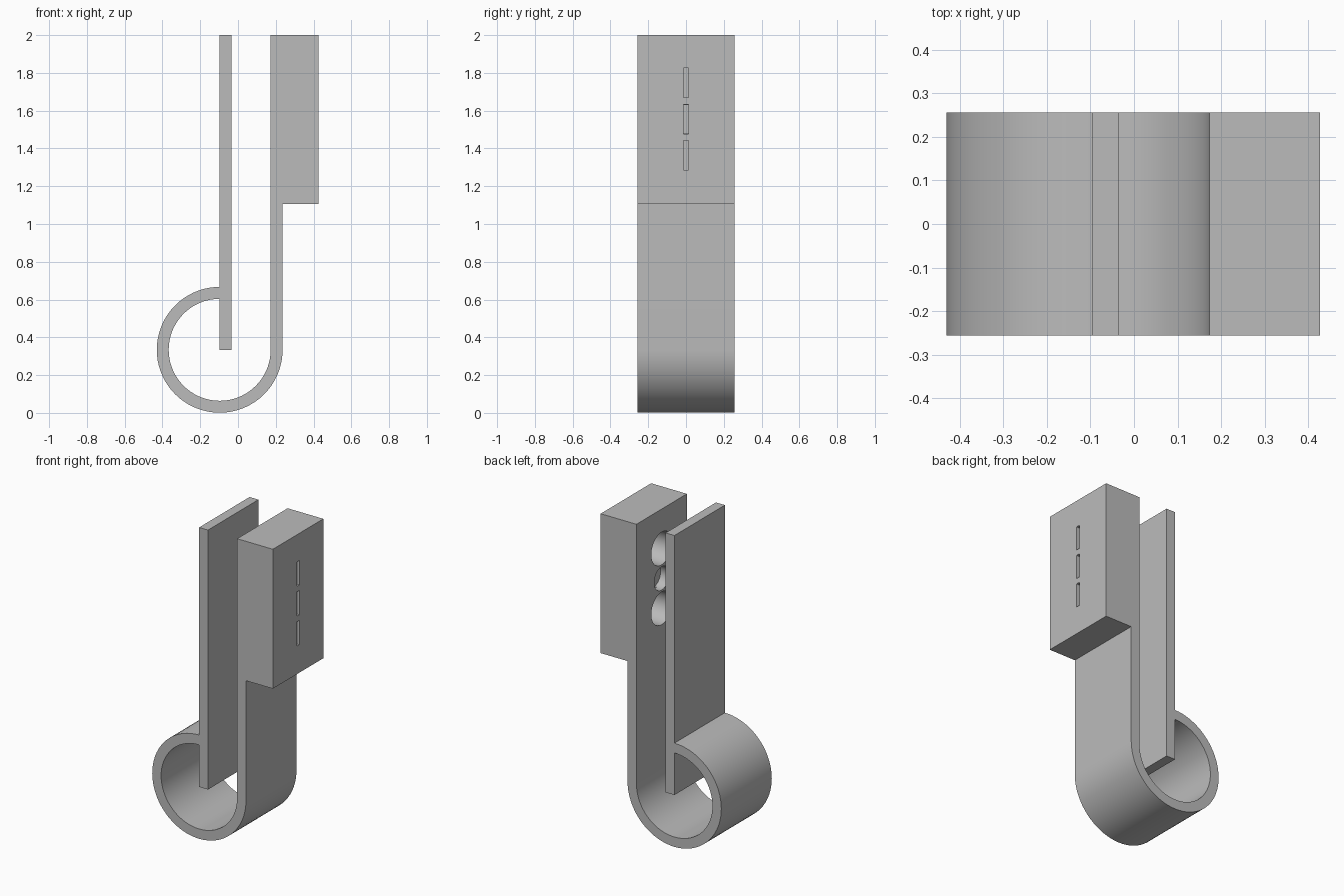
import bpy, bmesh
from math import cos, sin, radians, pi
from mathutils import Matrix

cube = bpy.data.objects.get("Cube")
if cube:
    bpy.data.objects.remove(cube, do_unlink=True)

HALF_W = 0.256            # half width along y
TOP = 2.0
CX, CZ = -0.097, 0.334    # loop centre
R_OUT, R_IN = 0.333, 0.27
BLOCK_X, BLOCK_Z = 0.427, 1.105

grey = bpy.data.materials.new("plain grey")
grey.use_nodes = True
grey.diffuse_color = (0.5, 0.5, 0.5, 1)
grey.node_tree.nodes["Principled BSDF"].inputs["Base Color"].default_value = (0.5, 0.5, 0.5, 1)


def finish(name, bm):
    bmesh.ops.recalc_face_normals(bm, faces=bm.faces)
    mesh = bpy.data.meshes.new(name)
    bm.to_mesh(mesh)
    bm.free()
    mesh.materials.append(grey)
    obj = bpy.data.objects.new(name, mesh)
    bpy.context.collection.objects.link(obj)
    return obj


def extrude_profile(name, points):
    bm = bmesh.new()
    face = bm.faces.new([bm.verts.new((x, -HALF_W, z)) for x, z in points])
    moved = bmesh.ops.extrude_face_region(bm, geom=[face])["geom"]
    verts = [v for v in moved if isinstance(v, bmesh.types.BMVert)]
    bmesh.ops.translate(bm, verts=verts, vec=(0, 2 * HALF_W, 0))
    return finish(name, bm)


def box(bm, lo, hi):
    size = [b - a for a, b in zip(lo, hi)]
    mid = [(a + b) / 2 for a, b in zip(lo, hi)]
    bmesh.ops.create_cube(bm, size=1, matrix=Matrix.Translation(mid) @ Matrix.Diagonal((*size, 1)))


def arc(radius, start, end, steps=54):
    angles = [radians(start + (end - start) * i / steps) for i in range(steps + 1)]
    return [(CX + radius * cos(a), CZ + radius * sin(a)) for a in angles]


def select_only(obj):
    bpy.ops.object.select_all(action="DESELECT")
    obj.select_set(True)
    bpy.context.view_layer.objects.active = obj


# Curled spring loop, straight arm and block in one profile
arm_in, arm_out = CX + R_IN, CX + R_OUT
profile = arc(R_OUT, 90, 360) + [(arm_out, BLOCK_Z), (BLOCK_X, BLOCK_Z), (BLOCK_X, TOP), (arm_in, TOP)]
profile += arc(R_IN, 360, 90)
body = extrude_profile("loop_arm_and_block", profile)

# Round pockets from the inner face and slots through the outer face
for z, radius, depth in ((1.747, 0.105, 0.2), (1.555, 0.075, 0.06), (1.363, 0.105, 0.2)):
    pocket = bmesh.new()
    turn = Matrix.Translation((arm_in + depth / 2 - 0.02, 0, z)) @ Matrix.Rotation(pi / 2, 4, "Y")
    bmesh.ops.create_cone(pocket, cap_ends=True, segments=48, radius1=radius, radius2=radius,
                          depth=depth + 0.04, matrix=turn)
    slot = bmesh.new()
    box(slot, (arm_in + depth - 0.02, -0.013, z - 0.078), (BLOCK_X + 0.05, 0.013, z + 0.078))
    if radius < 0.08:
        # keep the tall slot inside the block, clear of the shallow pocket
        bmesh.ops.translate(slot, verts=[v for v in slot.verts if v.co.x < 0.3], vec=(0.005, 0, 0))
    for name, bm in (("pocket_cutter", pocket), ("slot_cutter", slot)):
        cutter = finish(name, bm)
        cutter.hide_render = True
        mod = body.modifiers.new(name, "BOOLEAN")
        mod.operation, mod.solver, mod.object = "DIFFERENCE", "EXACT", cutter
        select_only(body)
        bpy.ops.object.modifier_apply(modifier=mod.name)
        bpy.data.objects.remove(cutter, do_unlink=True)

select_only(body)
bpy.ops.object.shade_smooth_by_angle(angle=radians(30))

# Flat blade hanging down into the loop
blade_bm = bmesh.new()
box(blade_bm, (CX, -HALF_W, CZ), (CX + R_OUT - R_IN, HALF_W, TOP))
finish("blade", blade_bm)
